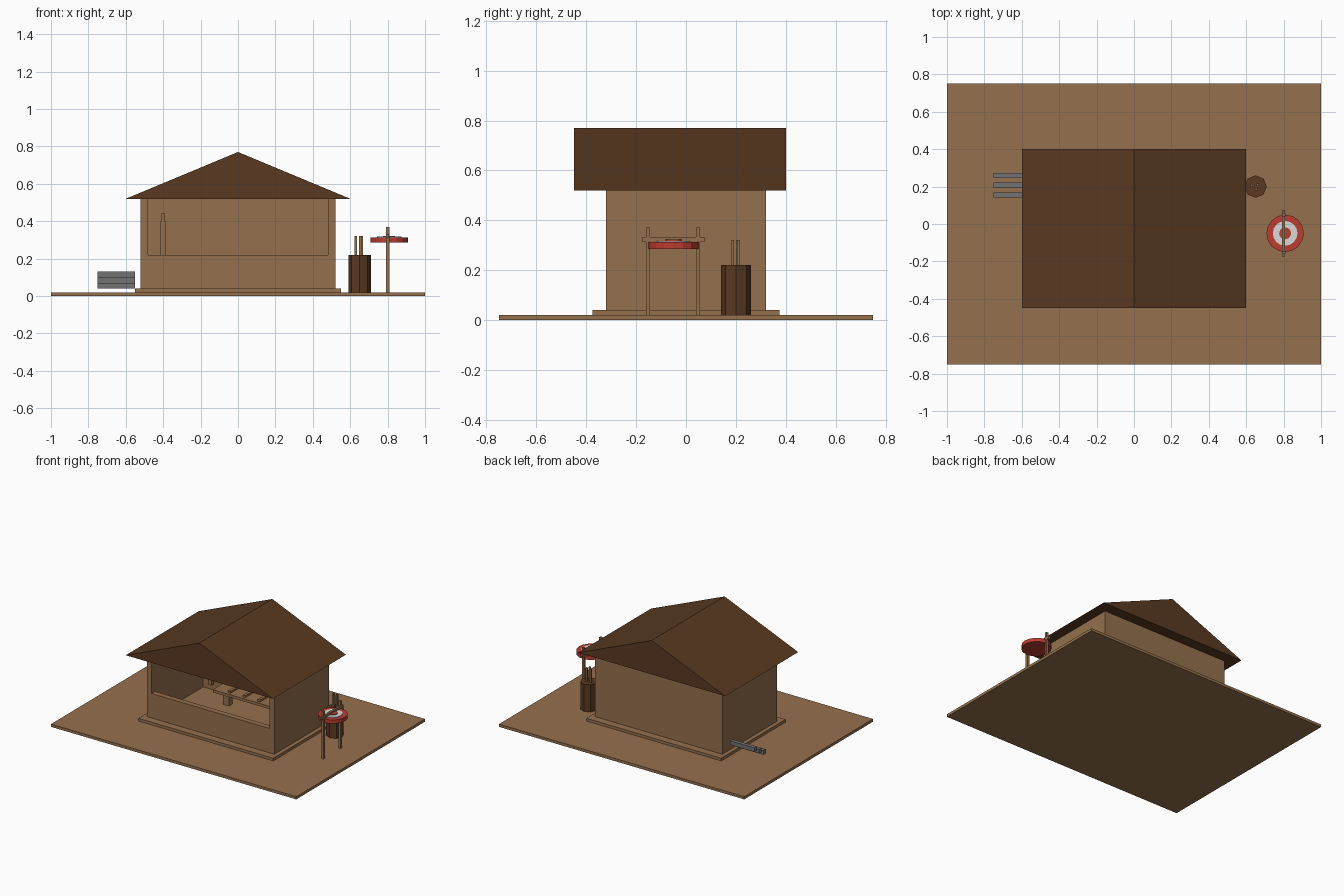
import bpy
import bmesh
from math import pi

cube = bpy.data.objects.get("Cube")
if cube:
    bpy.data.objects.remove(cube, do_unlink=True)


def material(name, r, g, b):
    m = bpy.data.materials.new(name)
    m.use_nodes = True
    m.diffuse_color = (r, g, b, 1)
    m.node_tree.nodes["Principled BSDF"].inputs["Base Color"].default_value = (r, g, b, 1)
    return m


WOOD = material("light wood", 0.30, 0.16, 0.075)
DARK = material("dark wood", 0.1, 0.041, 0.015)
RED = material("red paint", 0.5, 0.045, 0.03)
WHITE = material("white paint", 0.7, 0.7, 0.7)
IRON = material("iron", 0.17, 0.17, 0.17)


def finish(name, bm, mat):
    bmesh.ops.recalc_face_normals(bm, faces=bm.faces)
    mesh = bpy.data.meshes.new(name)
    bm.to_mesh(mesh)
    bm.free()
    mesh.materials.append(mat)
    obj = bpy.data.objects.new(name, mesh)
    bpy.context.collection.objects.link(obj)
    return obj


def box(name, x, y, z, mat):
    """Box from (low, high) pairs on each axis."""
    bm = bmesh.new()
    bmesh.ops.create_cube(bm, size=1)
    for v in bm.verts:
        for i, (low, high) in enumerate((x, y, z)):
            v.co[i] = high if v.co[i] > 0 else low
    return finish(name, bm, mat)


def drum(name, x, y, z, radius, sides, mat):
    """Upright cylinder spanning the (low, high) pair z."""
    bm = bmesh.new()
    bmesh.ops.create_cone(bm, cap_ends=True, segments=sides, radius1=radius,
                          radius2=radius, depth=z[1] - z[0])
    bmesh.ops.translate(bm, verts=bm.verts, vec=(x, y, sum(z) / 2))
    return finish(name, bm, mat)


def around(c, half):
    return (c - half, c + half)


# Ground and plinth
box("ground", (-1, 1), (-0.75, 0.75), (0, 0.02), WOOD)
box("plinth", (-0.55, 0.55), (-0.375, 0.375), (0.02, 0.04), WOOD)

# Walls with a wide open counter at the front
for side, s in (("left", 1), ("right", -1)):
    box(side + "_wall", sorted((s * 0.48, s * 0.52)), (-0.32, 0.32), (0.04, 0.52), WOOD)
box("back_wall", (-0.48, 0.48), (0.28, 0.32), (0.04, 0.52), WOOD)
box("front_counter_wall", (-0.48, 0.48), (-0.32, -0.28), (0.04, 0.22), WOOD)

# Gable roof, ridge running front to back
bm = bmesh.new()
gable = bm.faces.new([bm.verts.new((x, -0.45, z))
                      for x, z in ((-0.6, 0.52), (0.6, 0.52), (0, 0.77))])
ext = bmesh.ops.extrude_face_region(bm, geom=[gable], use_keep_orig=True)
bmesh.ops.translate(bm, vec=(0, 0.85, 0),
                    verts=[v for v in ext["geom"] if isinstance(v, bmesh.types.BMVert)])
finish("roof", bm, DARK)

# Low workbench inside, with tools laid across it
box("bench_top", (-0.26, 0.26), (0.08, 0.26), (0.135, 0.155), WOOD)
for i, x in enumerate((-0.19, 0.19)):
    box(f"bench_leg_{i}", around(x, 0.025), around(0.15, 0.02), (0.04, 0.135), WOOD)
for i in range(4):
    box(f"bench_tool_{i}", around(-0.14 + 0.12 * i, 0.01), (0.1, 0.23), (0.155, 0.17), WOOD)

# Tool standing against the back wall
box("wall_tool_shaft", around(-0.4, 0.014), (0.24, 0.265), (0.09, 0.40), WOOD)
box("wall_tool_tip", around(-0.4, 0.008), (0.245, 0.26), (0.40, 0.445), WOOD)

# Stepped metal bars beside the house
for i in range(3):
    box(f"metal_bar_{i}", (-0.75, -0.55), around(0.155 + 0.052 * i, 0.014),
        around(0.055 + 0.03 * i, 0.015), IRON)

# Barrel holding sticks
drum("barrel", 0.65, 0.2, (0.02, 0.22), 0.06, 8, DARK)
for i, (x, y) in enumerate(((0.63, 0.207), (0.653, 0.186), (0.662, 0.21))):
    box(f"barrel_stick_{i}", around(x, 0.006), around(y, 0.006), (0.2, 0.32), WOOD)

# Round target lying on a two-post stand
for name, z, radius, mat in (("target_disc", (0.285, 0.313), 0.1, RED),
                             ("target_white_ring", (0.313, 0.317), 0.066, WHITE),
                             ("target_centre", (0.317, 0.322), 0.032, RED)):
    drum(name, 0.808, -0.05, z, radius, 16, mat)
for i, y in enumerate((-0.152, 0.048)):
    box(f"stand_post_{i}", around(0.8, 0.009), around(y, 0.008), (0.02, 0.37), WOOD)
box("stand_crossbar", around(0.8, 0.008), (-0.175, 0.075), (0.312, 0.332), WOOD)
